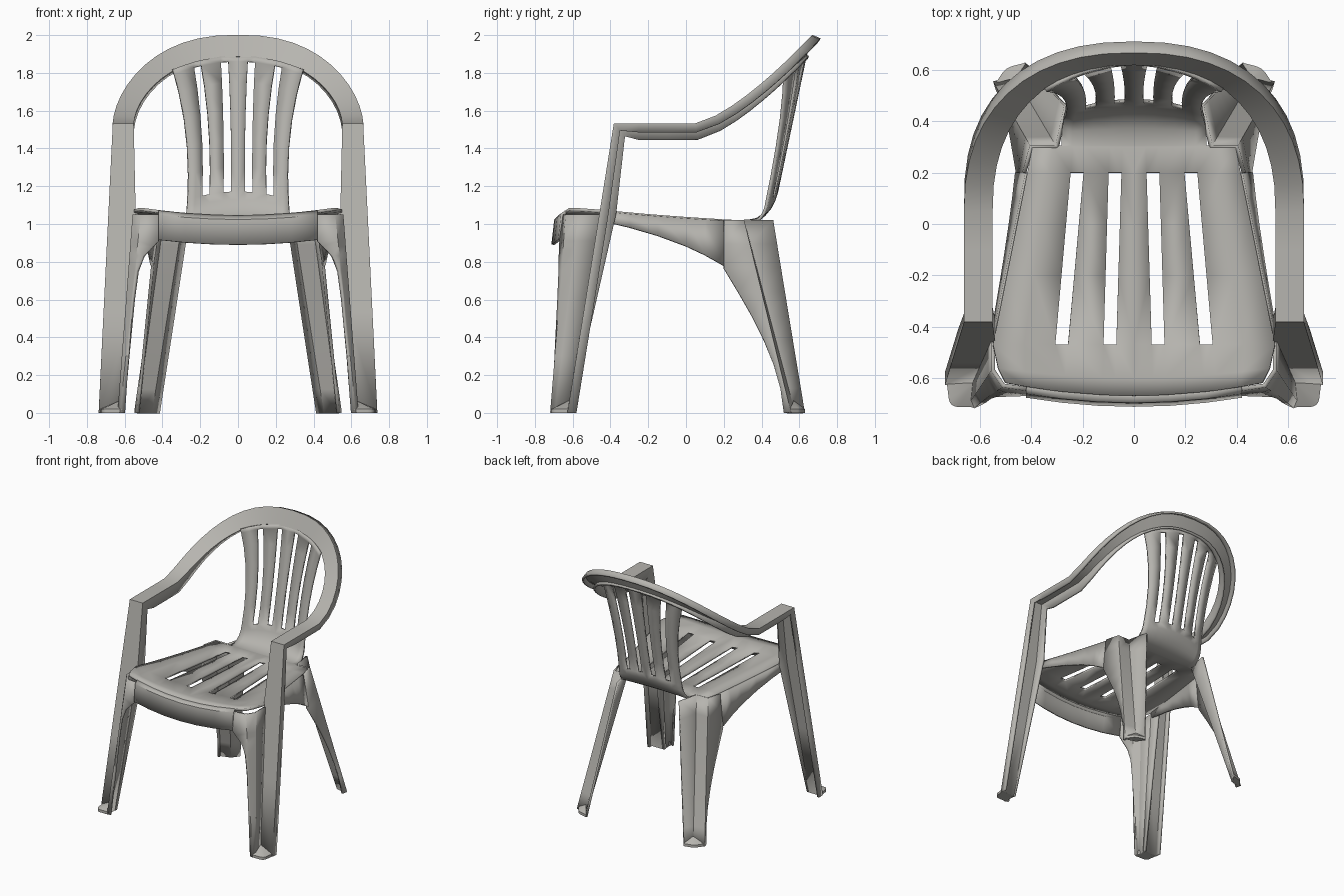
import bpy, bmesh, math
from mathutils import Vector

if "Cube" in bpy.data.objects:
    bpy.data.objects.remove(bpy.data.objects["Cube"])

plastic = bpy.data.materials.new("warm_grey_plastic")
plastic.use_nodes = True
colour = (0.47, 0.46, 0.43, 1)
plastic.diffuse_color = colour
plastic.node_tree.nodes["Principled BSDF"].inputs["Base Color"].default_value = colour


def finish(name, bm, wall):
    """Turn a half mesh into a mirrored plastic part, thickened if it has a wall."""
    bmesh.ops.remove_doubles(bm, verts=bm.verts, dist=0.001)
    bmesh.ops.recalc_face_normals(bm, faces=bm.faces)
    mesh = bpy.data.meshes.new(name)
    bm.to_mesh(mesh)
    bm.free()
    mesh.materials.append(plastic)
    part = bpy.data.objects.new(name, mesh)
    bpy.context.collection.objects.link(part)
    mirror = part.modifiers.new("mirror", "MIRROR")
    mirror.merge_threshold = 0.002
    if wall:
        solid = part.modifiers.new("wall", "SOLIDIFY")
        solid.thickness = wall
        solid.offset = 0
        solid.use_even_offset = True
    bpy.ops.object.select_all(action="DESELECT")
    bpy.context.view_layer.objects.active = part
    part.select_set(True)
    bpy.ops.object.shade_smooth_by_angle(angle=math.radians(32))


def loft(name, rows, is_hole=lambda row, column: False):
    """Join rows of points with quads, leaving out the holes."""
    bm = bmesh.new()
    grid = [[bm.verts.new(point) for point in row] for row in rows]
    for r, (row, following) in enumerate(zip(grid, grid[1:])):
        for c in range(len(row) - 1):
            if not is_hole(r, c):
                bm.faces.new((row[c], row[c + 1], following[c + 1], following[c]))
    finish(name, bm, 0.016)


# Rules shared by the seat and the aprons below it
FRONT = -0.67
CORNER = -0.47


def seat_half_width(y):
    return 0.55 - 0.2 * (y - CORNER) if y > CORNER else 0.55 - 1.2 * (y - CORNER) ** 2


def seat_point(x, y):
    """A point on the seat, dished in the middle and bowed along the front."""
    bow = min(0, y - CORNER)
    return Vector((x, y - bow * x * x, 1.02 - 0.03 * y + 0.15 * (0.3 - y) * x * x))


def columns(slot, half_slot, edge):
    """Column positions: two slots, the slats beside them and the outer edge."""
    second = 3 * slot
    outer = second + half_slot
    return (0, slot - half_slot, slot + half_slot, second - half_slot, outer,
            (outer + edge) / 2, edge)


def back_row(y, z, bend):
    """A row of the backrest, which curves around the sitter."""
    slot = 0.056 + 0.05 * (z - 1.3) ** 2
    bow = bend * (0.7 + 0.3 * (z - 1.17))
    return [(x, y - bow * x * x, z - 0.6 * bend * x * x)
            for x in columns(slot, 0.02, 4.7 * slot)]


# Seat and backrest: one sheet, with slots sharing the same columns
rows, slotted = [], []
for y in (FRONT, -0.6, CORNER, -0.2, 0, 0.2, 0.3):
    rows.append([seat_point(x, y) for x in columns(0.08 - 0.03 * y, 0.025, seat_half_width(y))])
    slotted.append(CORNER <= y < 0.2)

start, knee, end = Vector((0.3, 1.01)), Vector((0.44, 1.01)), Vector((0.48, 1.17))
for t in (0.02, 0.3, 0.5, 0.7, 0.85):
    y, z = start.lerp(knee, t).lerp(knee.lerp(end, t), t)
    rows.append(back_row(y, z, t))
    slotted.append(False)

for z in (end.y, 1.3, 1.45, 1.6, 1.75, 1.86, 1.89):
    rows.append(back_row(end.x + 0.21 * (z - end.y), z, 1))
    slotted.append(z < 1.86)
loft("seat_and_backrest", rows, lambda row, column: slotted[row] and column in (1, 3))

# Front apron, rolling over from the seat edge
rows = []
for k in range(4):
    edge = seat_point(0.14 * k, FRONT)
    rows.append([edge - Vector((0, out, drop))
                 for out, drop in ((0, 0), (0.02, 0.02), (0.035, 0.15))])
loft("front_apron", rows)

# Side aprons, deepening towards the rear legs
rows = []
for y in (-0.45, -0.3, -0.15, 0, 0.1, 0.2):
    edge = seat_point(seat_half_width(y), y)
    drop = 0.05 * math.exp(2.4 * (y + 0.45))
    rows.append([edge, edge + Vector((0.17 * drop, 0, -drop))])
loft("side_apron", rows)


def tapered(lines, t, z):
    """Points part way along lines that run from the floor to the seat."""
    return [(*Vector(low).lerp(Vector(high), t), z) for low, high in lines]


# Front leg web: the inner edge sweeps into the apron, the corner is rounded
corner = (((0.62, -0.71), (0.51, -0.63)),
          ((0.63, -0.69), (0.55, -0.57)),
          ((0.625, -0.62), (0.55, -0.455)))
rows = []
for z in (0, 0.3, 0.6, 0.75, 0.83, 0.88, 0.91, 1.05):
    x = max(0.42, 0.6 - 0.08 * z - 0.11 * (z / 0.9) ** 14)
    y = 0.04 * z - 0.7 + 0.1 * max(0, z - 0.9)
    rows.append([(x, y, z)] + tapered(corner, z / 1.05, z))
loft("front_leg_web", rows)

# Rear leg: a curved side panel and a notched corner that tapers to the floor
TOP = 1.02
notch = (((0.54, 0.55), (0.4, 0.3)),
         ((0.46, 0.57), (0.3, 0.3)),
         ((0.42, 0.625), (0.265, 0.46)))
rows = []
for k in range(9):
    t = k / 8
    z = TOP * t
    side = (0.53 - 0.1 * z, max(0.2, 0.52 - 0.5 * z ** 1.6), z)
    rows.append([side] + tapered(notch, t, z))
loft("rear_leg", rows)

# Arm frame: a channel running up the leg, along the arm and over the back
ARM = 1.525


def hoop(angle, half_width, reach, rise):
    """A point on a squarish arch that climbs towards the back."""
    across, along = math.cos(angle) ** 0.85, math.sin(angle) ** 0.85
    return Vector((half_width * across, 0.05 + reach * along, ARM + rise * along ** 1.4))


stations = []   # outer rim, inner rim, depth of the inner flange
for t in (0, 0.35, 0.7):
    y, z = -0.62 + 0.245 * t, ARM * t
    stations.append((Vector((0.73 - 0.075 * t, y, z)), Vector((0.62 - 0.1 * t, y, z)),
                     0.01 + 0.1 * t))
for y in (-0.375, -0.25, -0.1):
    stations.append((Vector((0.655, y, ARM)), Vector((0.56, y, ARM)), 0.08))
STEPS = 12
for k in range(STEPS):
    angle = math.pi / 2 * k / STEPS
    stations.append((hoop(angle, 0.655, 0.622, 0.466), hoop(angle, 0.56, 0.58, 0.365),
                     0.02 + 0.06 * (1 - k / STEPS) ** 2))
stations.append((Vector((0, 0.672, ARM + 0.466)), Vector((0, 0.63, ARM + 0.365)), 0.02))

middles = [(outer + inner) / 2 for outer, inner, depth in stations]
ways = [(b - a).normalized() for a, b in zip(middles, middles[1:])]
ways = [ways[0]] + ways + [Vector((-1, 0, 0))]
rows = []
for n, (outer, inner, depth) in enumerate(stations):
    way = ways[n] + ways[n + 1]
    if n == len(stations) - 1:
        way = ways[-1]
    under = way.cross(outer - inner).normalized()
    if n == 0:
        under = Vector((0, 1, 0))
    rows.append([outer + under * 0.04, outer, inner, inner + under * depth])
loft("arm_frame", rows)


def foot(name, crook, first, last):
    """Low rounded pad with a raised point in the crook of the leg."""
    crook, first, last = Vector(crook), Vector(first), Vector(last)
    outline = [crook, first]
    for k in range(1, 6):
        angle = math.pi / 2 * k / 6
        outline.append(crook + (first - crook) * math.cos(angle) ** 0.3
                       + (last - crook) * math.sin(angle) ** 0.3)
    outline.append(last)
    bm = bmesh.new()
    low = [bm.verts.new((*point, 0)) for point in outline]
    high = [bm.verts.new((*point, 0.02)) for point in outline]
    tip = bm.verts.new((*crook, 0.065))
    bm.faces.new(low)
    for k in range(len(outline)):
        bm.faces.new((low[k - 1], low[k], high[k], high[k - 1]))
        bm.faces.new((high[k - 1], high[k], tip))
    finish(name, bm, 0)


foot("front_foot", (0.625, -0.62), (0.615, -0.715), (0.73, -0.62))
foot("rear_foot", (0.46, 0.57), (0.42, 0.63), (0.54, 0.55))
